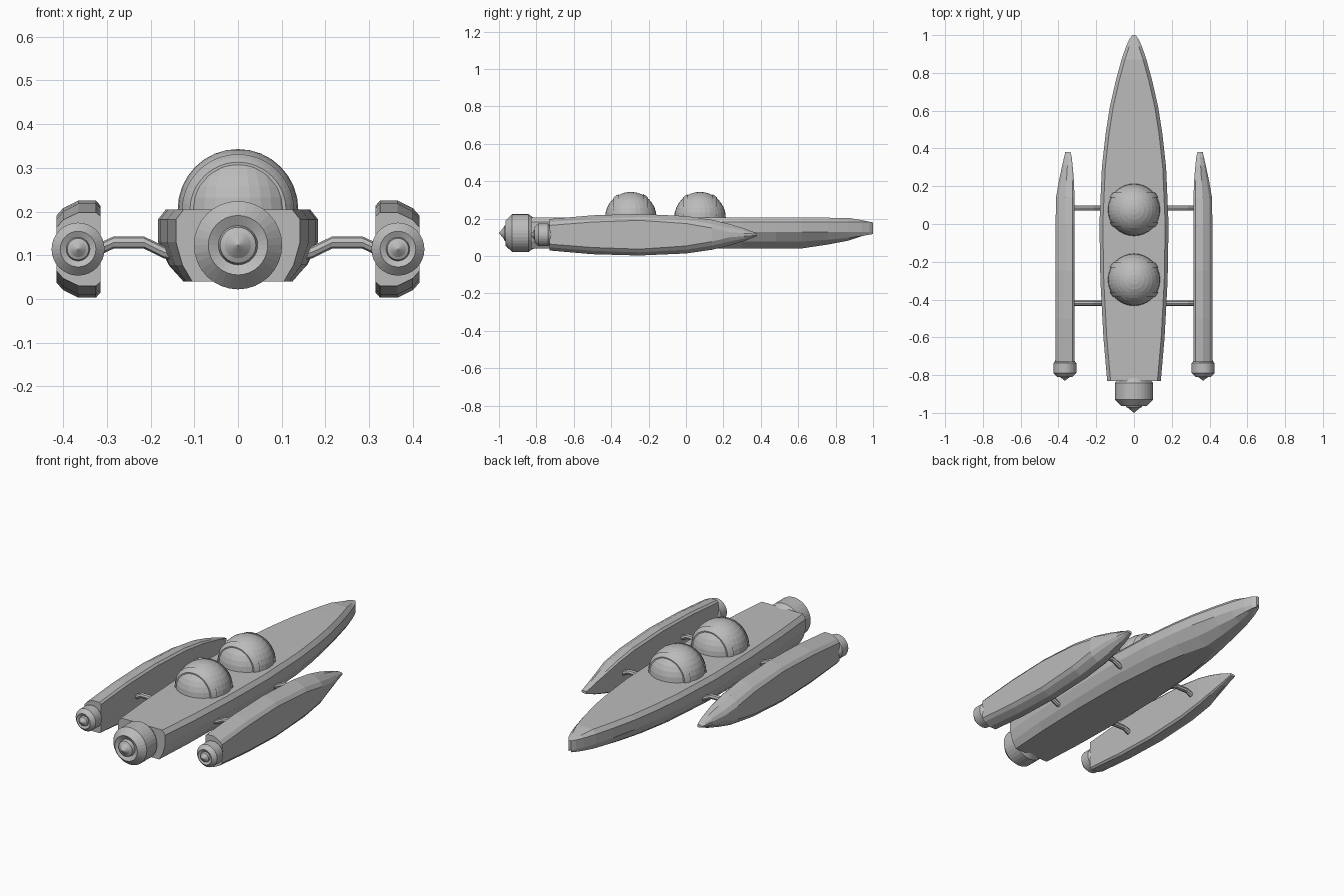
import bpy, bmesh, math
from mathutils import Vector

cube = bpy.data.objects.get("Cube")
if cube:
    bpy.data.objects.remove(cube, do_unlink=True)

grey = bpy.data.materials.new("hull grey")
grey.use_nodes = True
GREY = (0.5, 0.5, 0.5, 1)
grey.diffuse_color = GREY
grey.node_tree.nodes["Principled BSDF"].inputs["Base Color"].default_value = GREY


def finish(name, bm):
    bmesh.ops.remove_doubles(bm, verts=bm.verts, dist=0.0002)
    bmesh.ops.recalc_face_normals(bm, faces=bm.faces)
    mesh = bpy.data.meshes.new(name)
    bm.to_mesh(mesh)
    bm.free()
    mesh.materials.append(grey)
    obj = bpy.data.objects.new(name, mesh)
    bpy.context.collection.objects.link(obj)
    return obj


def loft(name, rings, caps=True):
    """Skin a list of equally long closed rings."""
    bm = bmesh.new()
    loops = [[bm.verts.new(p) for p in ring] for ring in rings]
    n = len(loops[0])
    for a, b in zip(loops, loops[1:]):
        for i in range(n):
            j = (i + 1) % n
            bm.faces.new((a[i], a[j], b[j], b[i]))
    if caps:
        bm.faces.new(loops[0])
        bm.faces.new(loops[-1])
    return finish(name, bm)


def lathe(name, profile, centre, steps=32):
    """Turn (y, radius) points about an axis along y."""
    cx, cy, cz = centre
    rings = []
    for y, r in profile:
        rings.append([(cx + r * math.cos(math.tau * i / steps), cy + y,
                       cz + r * math.sin(math.tau * i / steps)) for i in range(steps)])
    return loft(name, rings, caps=False)


# Main hull: y, half width, flat bottom half width, keel height, deck height
hull = [
    (-0.83, 0.142, 0.105, 0.04, 0.205), (-0.6, 0.162, 0.118, 0.04, 0.205),
    (-0.3, 0.178, 0.125, 0.04, 0.205), (0, 0.183, 0.122, 0.04, 0.205),
    (0.3, 0.17, 0.098, 0.04, 0.205), (0.48, 0.15, 0.066, 0.04, 0.205),
    (0.62, 0.128, 0.03, 0.041, 0.205), (0.76, 0.096, 0.02, 0.062, 0.205),
    (0.87, 0.066, 0.014, 0.083, 0.204), (0.94, 0.042, 0.01, 0.107, 0.192),
    (0.98, 0.024, 0.006, 0.122, 0.184), (1, 0.008, 0.004, 0.129, 0.18),
]
rings = []
for y, w, b, keel, deck in hull:
    d = max(w - 0.018, w * 0.6)
    half = [(d, deck), (w, min(deck, 0.182)), (w, 0.13),
            (w * 0.6 + b * 0.4, keel * 0.45 + 0.13 * 0.55 - 0.012), (b, keel)]
    rings.append([(x, y, z) for x, z in half] + [(-x, y, z) for x, z in reversed(half)])
loft("main_hull", rings)


# Side pods: y, half height, outer face half height, inner x, outer x
pod = [
    (-0.73, 0.084, 0.05, 0.315, 0.415), (-0.5, 0.104, 0.068, 0.315, 0.415),
    (-0.25, 0.111, 0.077, 0.315, 0.415), (0, 0.1, 0.06, 0.315, 0.415),
    (0.14, 0.08, 0.036, 0.315, 0.413), (0.23, 0.058, 0.014, 0.318, 0.397),
    (0.31, 0.034, 0.008, 0.325, 0.38), (0.355, 0.017, 0.005, 0.33, 0.37),
    (0.38, 0.007, 0.003, 0.335, 0.364),
]
POD_Z = 0.114
for side, label in ((1, "left"), (-1, "right")):
    rings = []
    for y, h, f, xi, xo in pod:
        w = xo - xi
        half = [(xi, h * 0.9), (xi + w * 0.1, h), (xi + w * 0.5, h),
                (xo - w * 0.15, h * 0.5 + f * 0.5), (xo, f)]
        rings.append([(side * x, y, POD_Z + z) for x, z in half]
                     + [(side * x, y, POD_Z - z) for x, z in reversed(half)])
    loft(label + "_pod", rings)

    # Bent struts joining pod and hull
    path = [(0.14, 0.1), (0.17, 0.107), (0.215, 0.129), (0.285, 0.129), (0.315, 0.115), (0.335, 0.113)]
    for y, place in ((-0.42, "front"), (0.085, "back")):
        rings = []
        for x, z in path:
            rings.append([(side * x, y + 0.014 * math.cos(math.tau * i / 8),
                           z + 0.014 * math.sin(math.tau * i / 8)) for i in range(8)])
        loft(f"{label}_{place}_strut", rings)

# Thrusters with a recessed nozzle and centre cone
thruster = [(0.02, 0), (0.02, 0.08), (0, 0.092), (-0.012, 0.101), (-0.1, 0.101),
            (-0.134, 0.068), (-0.122, 0.045), (-0.14, 0.041), (-0.145, 0.03), (-0.17, 0)]
lathe("main_thruster", thruster, (0, -0.83, 0.123))
for side, label in ((1, "left"), (-1, "right")):
    small = [(y * 0.59, r * 0.6) for y, r in thruster]
    lathe(label + "_thruster", small, (side * 0.366, -0.73, 0.114))

# Dome canopies with two raised bands each
R = 0.138
for y, place in ((-0.295, "front"), (0.075, "back")):
    bm = bmesh.new()
    bmesh.ops.create_uvsphere(bm, u_segments=32, v_segments=16, radius=R)
    bmesh.ops.bisect_plane(bm, geom=bm.verts[:] + bm.edges[:] + bm.faces[:],
                           plane_co=(0, 0, -0.01), plane_no=(0, 0, -1), clear_outer=True)
    bmesh.ops.translate(bm, verts=bm.verts, vec=Vector((0, y, 0.205)))
    finish(place + "_canopy", bm)
    for s in (-1, 1):
        band = []
        for offset, lift in ((0.066, -0.004), (0.066, 0.007), (0.08, 0.007), (0.092, 0.007), (0.092, -0.004)):
            band.append((s * offset, math.sqrt(R * R - offset * offset) + lift))
        rings = []
        for i in range(25):
            a = math.pi * i / 24
            rings.append([(r * math.cos(a), y + o, 0.203 + r * math.sin(a)) for o, r in band])
        loft(f"{place}_canopy_band_{'front' if s < 0 else 'back'}", rings)
